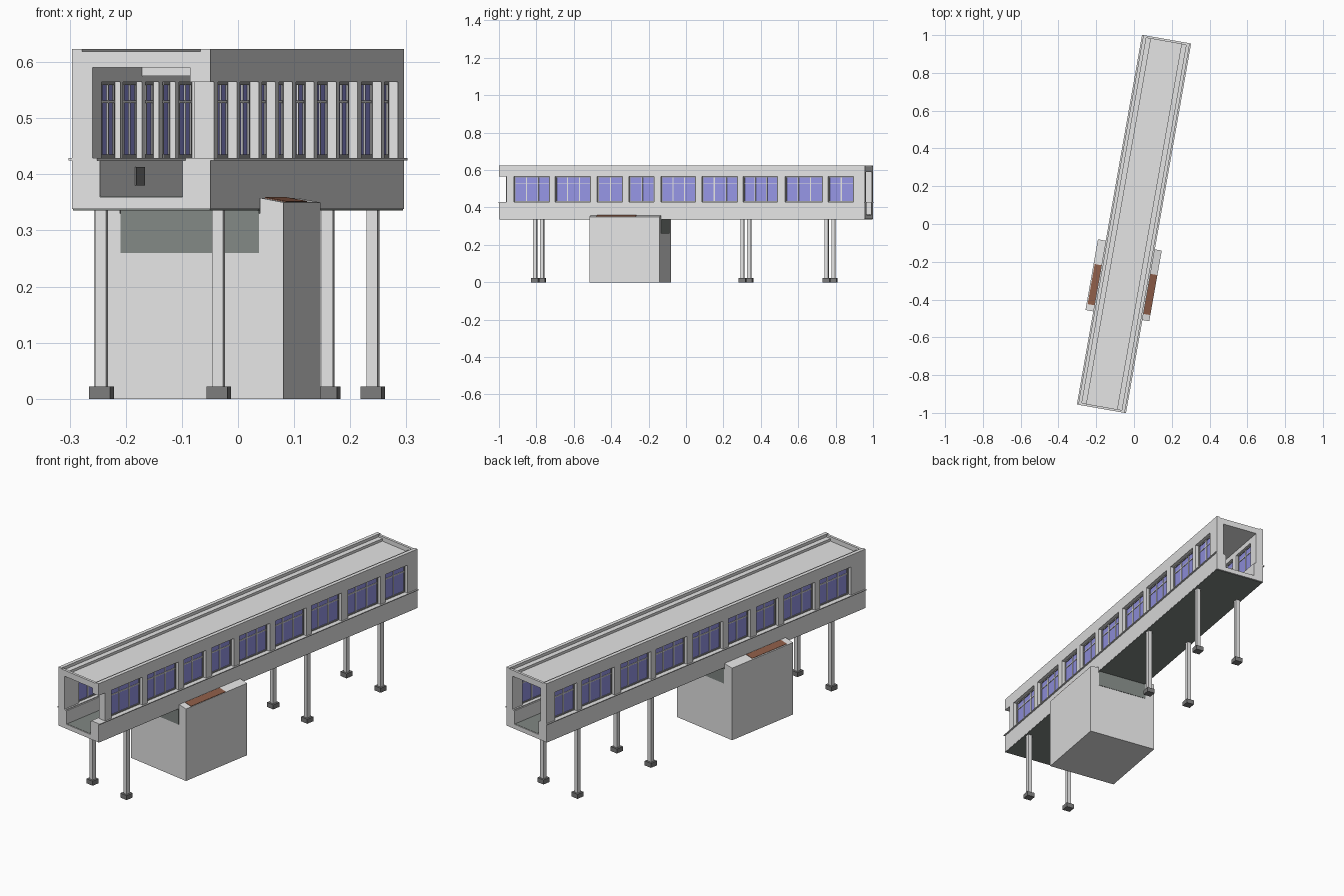
import bpy, bmesh, math

if "Cube" in bpy.data.objects:
    bpy.data.objects.remove(bpy.data.objects["Cube"])

ANGLE = math.radians(-10)      # the bridge runs slightly askew
HW, HL = 0.125, 0.9935         # half width and half length of the bridge


def material(name, r, g, b):
    m = bpy.data.materials.new(name)
    m.diffuse_color = (r, g, b, 1)
    m.use_nodes = True
    m.node_tree.nodes["Principled BSDF"].inputs["Base Color"].default_value = m.diffuse_color
    return m


CONCRETE = material("light concrete", 0.78, 0.78, 0.78)
DARK = material("dark grey", 0.20, 0.20, 0.20)
GLASS = material("violet glass", 0.30, 0.30, 0.78)
FRAME = material("frame grey", 0.33, 0.33, 0.33)
PANEL = material("green grey slab", 0.22, 0.245, 0.23)
BROWN = material("brown roofing", 0.27, 0.11, 0.065)


def finish(name, bm, mat):
    bmesh.ops.recalc_face_normals(bm, faces=bm.faces)
    me = bpy.data.meshes.new(name)
    bm.to_mesh(me)
    bm.free()
    me.materials.append(mat)
    ob = bpy.data.objects.new(name, me)
    ob.rotation_euler.z = ANGLE
    bpy.context.collection.objects.link(ob)
    return ob


def boxes(name, mat, items):
    """One object from boxes given as (x0, x1, y0, y1, z0, z1)."""
    bm = bmesh.new()
    for x0, x1, y0, y1, z0, z1 in items:
        vs = bmesh.ops.create_cube(bm, size=1)["verts"]
        for v in vs:
            v.co.x = (x0 + x1) / 2 + v.co.x * (x1 - x0)
            v.co.y = (y0 + y1) / 2 + v.co.y * (y1 - y0)
            v.co.z = (z0 + z1) / 2 + v.co.z * (z1 - z0)
    return finish(name, bm, mat)


def extrude(name, mat, profile, y0, y1):
    """Extrude an (x, z) profile along y."""
    bm = bmesh.new()
    f = bm.faces.new([bm.verts.new((x, y0, z)) for x, z in profile])
    r = bmesh.ops.extrude_face_region(bm, geom=[f])
    for v in r["geom"]:
        if isinstance(v, bmesh.types.BMVert):
            v.co.y = y1
    return finish(name, bm, mat)


def mirrored(half):
    return half + [(-x, z) for x, z in reversed(half)]


# Trough: lower side walls with end beams, and a darker floor slab between
for side, s in (("right", 1), ("left", -1)):
    boxes(side + "_lower_wall", CONCRETE, [(s * 0.075, s * HW, -HL, HL, 0.338, 0.425)])
boxes("floor_end_beams", CONCRETE,
      [(-0.075, 0.075, -HL, -HL + 0.01, 0.338, 0.36),
       (-0.075, 0.075, HL - 0.01, HL, 0.338, 0.36)])
boxes("floor_slab", PANEL, [(-0.124, 0.124, -HL + 0.004, HL - 0.004, 0.336, 0.361)])

# Roof with thin parapets, side shelves and sunken middle
extrude("roof", CONCRETE,
        mirrored([(0.088, 0.590), (0.088, 0.565), (HW, 0.565), (HW, 0.623), (0.107, 0.623),
                  (0.107, 0.609), (0.082, 0.609), (0.082, 0.597)]), -HL, HL)

# Crossbars over the open ends, and a beam under the roof
boxes("end_crossbars", CONCRETE,
      [(-0.107, 0.107, -HL, -HL + 0.012, 0.596, 0.619),
       (-0.107, 0.107, HL - 0.012, HL, 0.596, 0.619)])
boxes("ceiling_beam", CONCRETE, [(-0.089, 0.089, -0.485, -0.46, 0.575, 0.592)])

# Sill ledges along both sides
boxes("sill_ledges", CONCRETE,
      [(s * 0.080, s * 0.132, -HL, HL, 0.425, 0.429) for s in (-1, 1)])

# Window bays as seen from the right side
bays_y = [(-.92, -.73), (-.70, -.51), (-.475, -.34), (-.305, -.17), (-.135, .05),
          (.085, .275), (.305, .49), (.53, .73), (.76, .895)]
bays = [((a + .0217) / .985, (b + .0217) / .985) for a, b in bays_y]

for side, s, shift, first in (("right", 1, 0, -0.953), ("left", -1, 0.01, -HL)):
    spans = [(a + shift, b + shift) for a, b in bays]
    Z0, Z1 = 0.429, 0.565
    # columns fill every gap between bays
    edges = [first] + [e for sp in spans for e in sp] + [HL]
    boxes(side + "_wall_columns", CONCRETE,
          [(s * 0.088, s * HW, edges[i], edges[i + 1], Z0 - 0.004, Z1)
           for i in range(0, len(edges), 2)])
    boxes(side + "_window_glass", GLASS,
          [(s * 0.101, s * 0.105, a, b, Z0, Z1) for a, b in spans])
    bars, lights = [], []
    for a, b in spans:
        # outer frame
        bars += [(s * .098, s * .109, a, b, Z0, Z0 + .006),
                 (s * .098, s * .109, a, b, Z1 - .006, Z1),
                 (s * .098, s * .109, a, a + .006, Z0, Z1),
                 (s * .098, s * .109, b - .006, b, Z0, Z1)]
        # mullions and transom
        n = 3 if b - a > 0.16 else 2
        for i in range(1, n):
            m = a + (b - a) * i / n
            lights.append((s * .098, s * .108, m - .003, m + .003, Z0, Z1))
        lights.append((s * .098, s * .108, a, b, .527, .532))
    boxes(side + "_window_frames", FRAME, bars)
    boxes(side + "_window_mullions", CONCRETE, lights)

# Small hatch on the inside of the left wall
boxes("inner_hatch", DARK, [(-0.076, -0.073, -0.63, -0.54, 0.38, 0.413)])

# Support columns on pads, in three pairs
posts = [(s * 0.106, y) for y in (-0.800, 0.325, 0.782) for s in (-1, 1)]
boxes("support_columns", CONCRETE,
      [(x - .010, x + .010, y - .010, y + .010, 0.02, 0.338) for x, y in posts])
boxes("column_pads", DARK,
      [(x - .019, x + .019, y - .019, y + .019, 0, 0.022) for x, y in posts])

# Ground block under the bridge, with shoulders rising beside it
Y0, Y1 = -0.493, -0.113
extrude("ground_block", CONCRETE,
        [(0.169, 0), (0.169, 0.350), (0.127, 0.358), (0.127, 0.330),
         (-0.127, 0.330), (-0.127, 0.358), (-0.174, 0.350), (-0.174, 0)], Y0, Y1)

# Panels at the top of its end faces
boxes("ground_block_panels", PANEL,
      [(-HW, HW, Y0 - .002, Y0 + .003, 0.26, 0.337),
       (-HW, HW, Y1 - .003, Y1 + .002, 0.26, 0.337)])

# Brown roofing patches on the shoulders
for side, s in (("right", 1), ("left", -1)):
    extrude(side + "_brown_roofing", BROWN,
            [(s * .130, .3570), (s * .168, .3505), (s * .168, .3525), (s * .130, .3595)],
            -0.46, -0.245)
